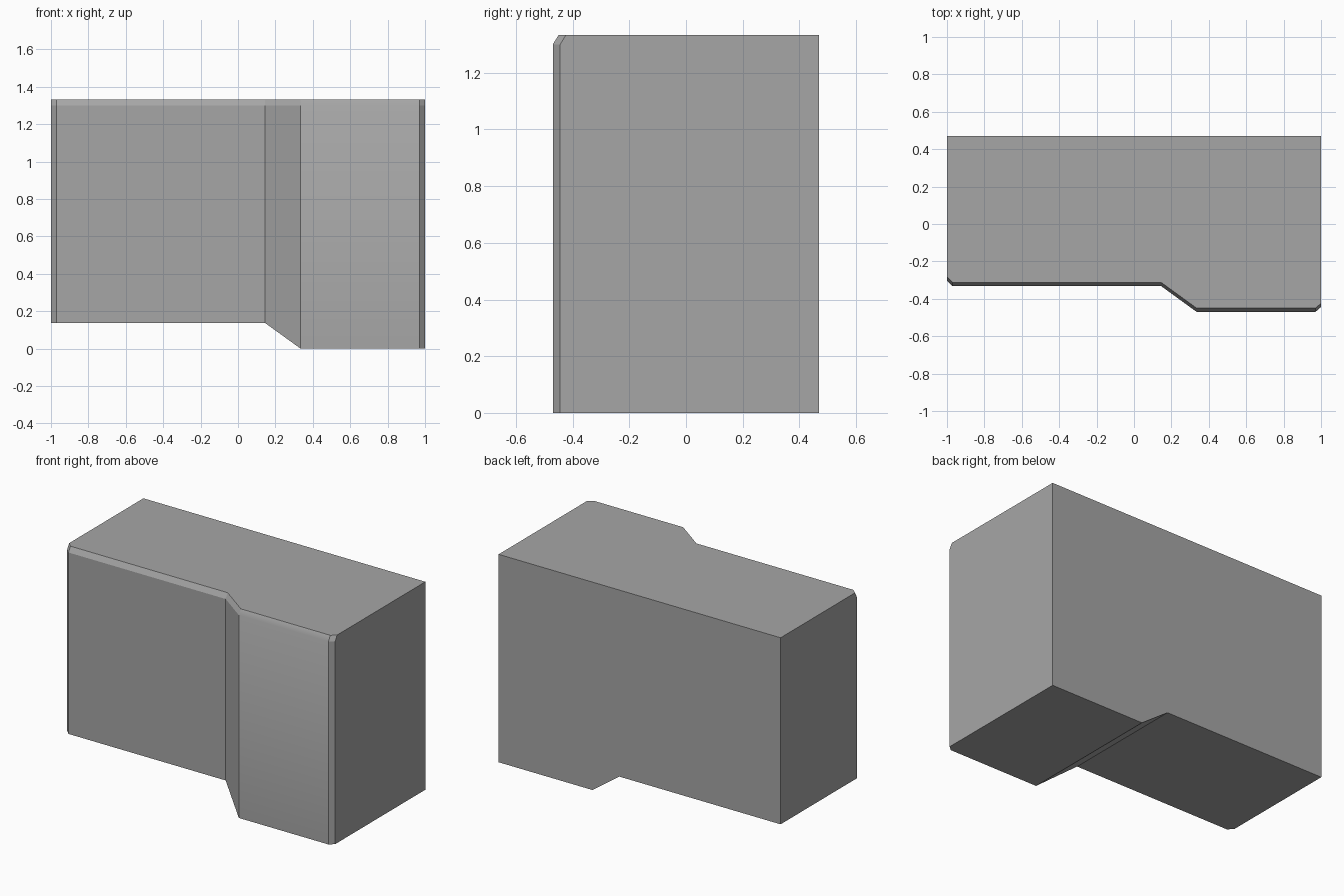
import bpy
import bmesh

cube = bpy.data.objects.get("Cube")
if cube:
    bpy.data.objects.remove(cube, do_unlink=True)

grey = bpy.data.materials.new("plain grey")
grey.use_nodes = True
colour = (0.38, 0.38, 0.38, 1)
grey.diffuse_color = colour
grey.node_tree.nodes["Principled BSDF"].inputs["Base Color"].default_value = colour

BACK, TOP = 0.47, 1.333
CHAMFER_Y, CHAMFER_Z = 0.02, 0.033

# Stations across the width: x, front y, underside z
stations = [
    (-1.0, -0.302, 0.137), (-0.97, -0.332, 0.137), (0.145, -0.332, 0.137),
    (0.335, -0.47, 0.0), (0.97, -0.47, 0.0), (1.0, -0.444, 0.0),
]

# Skin a cross-section at each station
bm = bmesh.new()
rings = []
for x, front, bottom in stations:
    section = [(front, bottom), (front, TOP - CHAMFER_Z), (front + CHAMFER_Y, TOP),
               (BACK, TOP), (BACK, bottom)]
    rings.append([bm.verts.new((x, y, z)) for y, z in section])
for a, b in zip(rings, rings[1:]):
    for i in range(len(a)):
        j = (i + 1) % len(a)
        bm.faces.new((a[i], b[i], b[j], a[j]))
bm.faces.new(rings[0])
bm.faces.new(rings[-1])
bmesh.ops.recalc_face_normals(bm, faces=bm.faces)

# Merge the flat back and top strips into single faces
flat = [e for e in bm.edges if len(e.link_faces) == 2 and e.calc_face_angle() < 0.001]
bmesh.ops.dissolve_edges(bm, edges=flat, use_verts=False)

# Only the top chamfer blends softly into the projecting panel
for f in bm.faces:
    f.smooth = True
for e in bm.edges:
    e.smooth = all(abs(v.co.z - TOP + CHAMFER_Z) < 0.001 and 0.3 < v.co.x < 0.98
                   for v in e.verts)

mesh = bpy.data.meshes.new("stepped_block")
bm.to_mesh(mesh)
bm.free()
mesh.materials.append(grey)
block = bpy.data.objects.new("stepped_block", mesh)
bpy.context.collection.objects.link(block)
